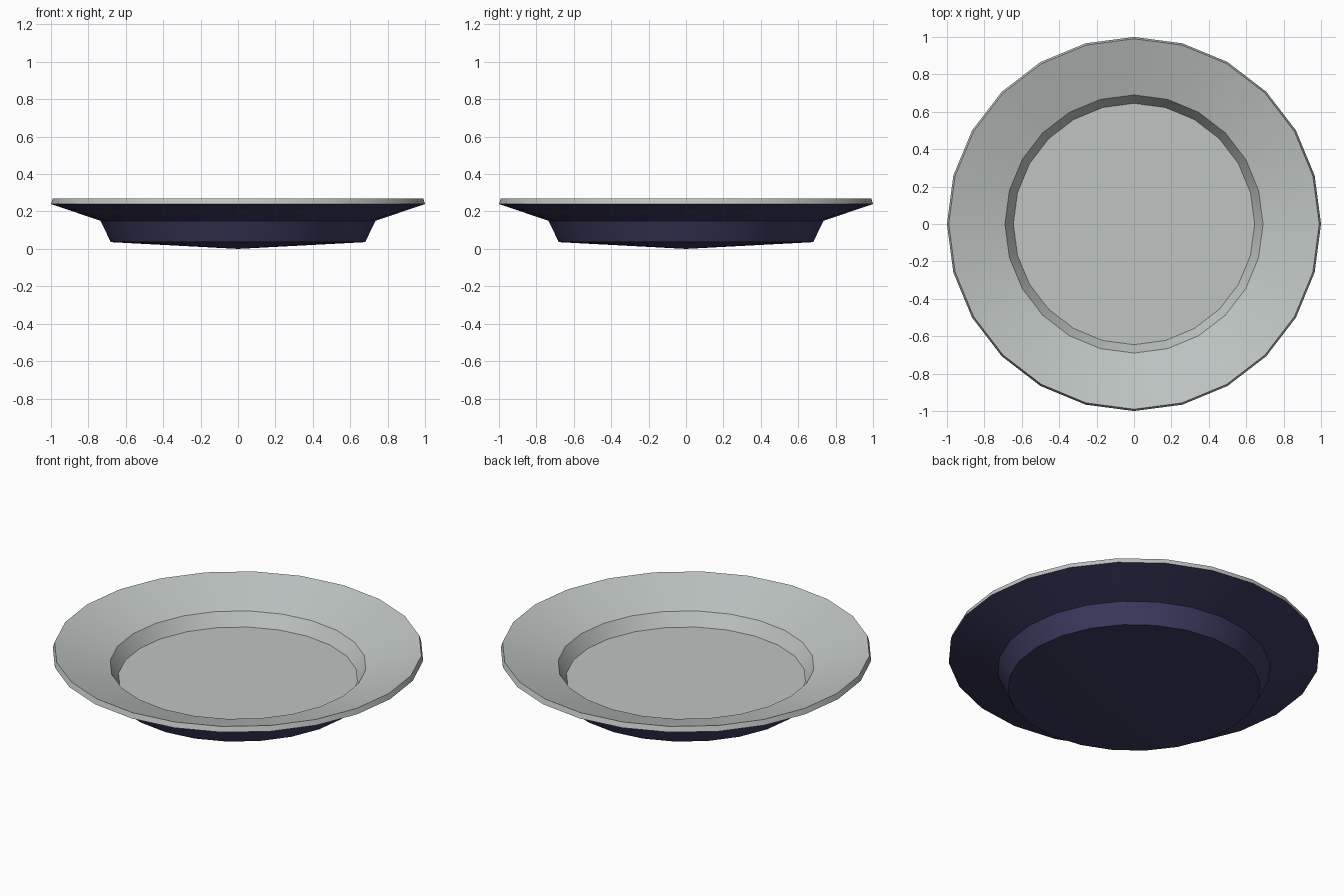
import bpy, bmesh, math

if "Cube" in bpy.data.objects:
    bpy.data.objects.remove(bpy.data.objects["Cube"])

SIDES = 24


def material(name, rgb):
    m = bpy.data.materials.new(name)
    m.diffuse_color = (*rgb, 1.0)
    m.use_nodes = True
    m.node_tree.nodes["Principled BSDF"].inputs["Base Color"].default_value = m.diffuse_color
    return m


pale_grey = material("pale_grey_glaze", (0.52, 0.56, 0.55))
navy = material("navy_underside", (0.046, 0.043, 0.115))

# Cross-section (radius, height), from underside centre out over the rim to the well
profile = [(0.0, 0.0), (0.68, 0.036), (0.735, 0.15), (1.0, 0.24),
           (0.99, 0.27), (0.69, 0.175), (0.645, 0.10), (0.0, 0.10)]
NAVY_BANDS = 3  # the first three bands form the underside

bm = bmesh.new()
rings = []
for r, z in profile:
    if r == 0:
        rings.append([bm.verts.new((0, 0, z))] * SIDES)
    else:
        rings.append([bm.verts.new((r * math.cos(math.tau * i / SIDES),
                                    r * math.sin(math.tau * i / SIDES), z))
                      for i in range(SIDES)])

# Skin neighbouring rings; pole bands collapse to triangles
for band, (a, b) in enumerate(zip(rings, rings[1:])):
    for i in range(SIDES):
        j = (i + 1) % SIDES
        corners = list(dict.fromkeys((a[i], a[j], b[j], b[i])))
        face = bm.faces.new(corners)
        face.material_index = 1 if band < NAVY_BANDS else 0
bmesh.ops.recalc_face_normals(bm, faces=bm.faces)

mesh = bpy.data.meshes.new("plate")
bm.to_mesh(mesh)
bm.free()
mesh.materials.append(pale_grey)
mesh.materials.append(navy)

plate = bpy.data.objects.new("plate", mesh)
bpy.context.collection.objects.link(plate)
bpy.context.view_layer.objects.active = plate
plate.select_set(True)
bpy.ops.object.shade_smooth_by_angle(angle=math.radians(30))
